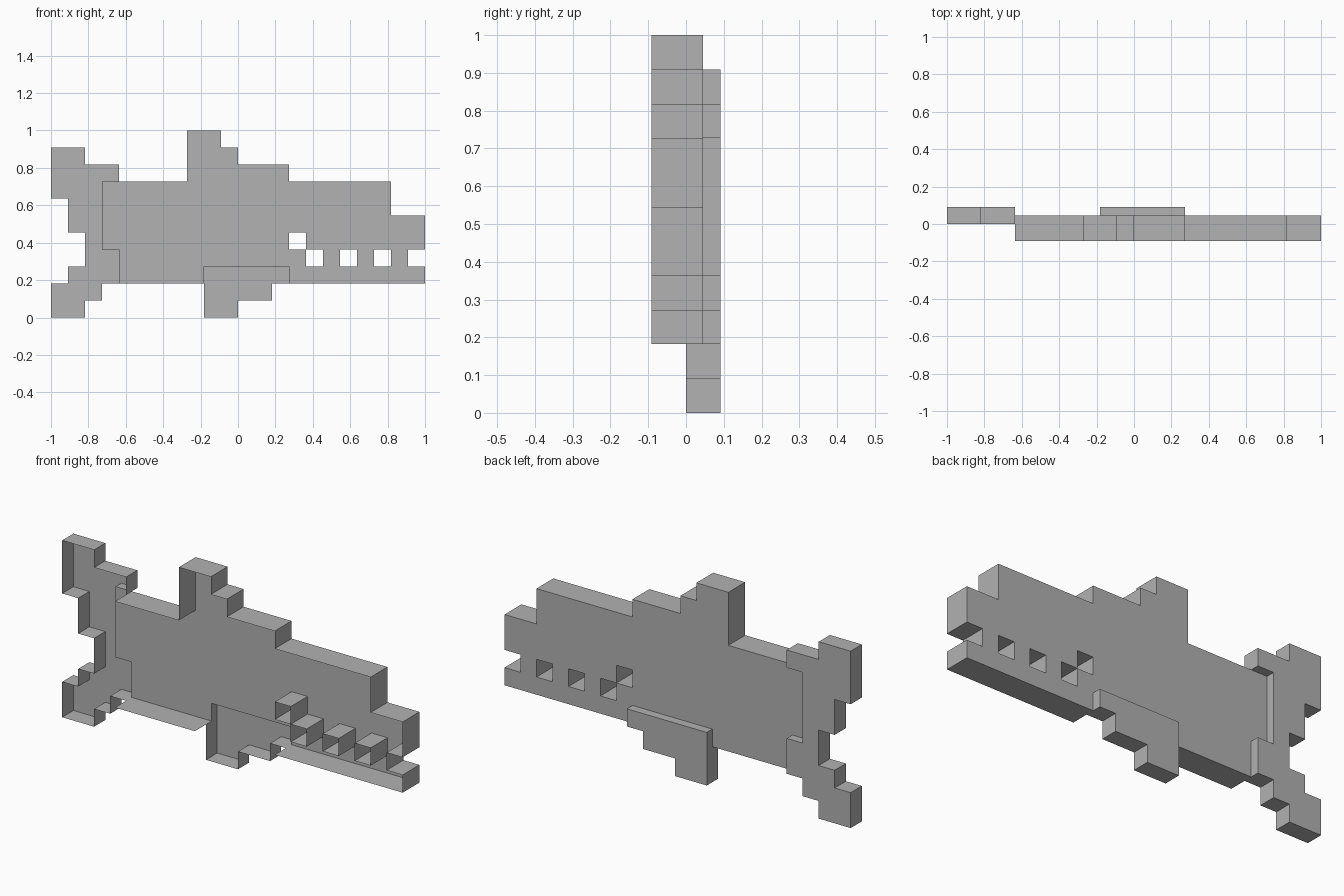
import bpy, bmesh

cube = bpy.data.objects.get("Cube")
if cube:
    bpy.data.objects.remove(cube, do_unlink=True)

# Blocky silhouette: B body, T tail, F fin, dot empty
ROWS = [
    "........BB............",
    "TT......BBB...........",
    "TTTT....BBBBBB........",
    "TTTBBBBBBBBBBBBBBBBB..",
    ".TTBBBBBBBBBBBBBBBBB..",
    ".TTBBBBBBBBBBBBBBBBBBB",
    "..TBBBBBBBBBBB.BBBBBBB",
    "..TTBBBBBBBBBBB.B.B.B.",
    ".TTTBBBBBFFFFFBBBBBBBB",
    "TTT......FFFF.........",
    "TT.......FF...........",
]
COLS, HEIGHT = len(ROWS[0]), len(ROWS)
U = 2 / COLS

grey = bpy.data.materials.new("plain_grey")
grey.use_nodes = True
colour = (0.445, 0.445, 0.445, 1)
grey.diffuse_color = colour
grey.node_tree.nodes["Principled BSDF"].inputs["Base Color"].default_value = colour


def cell(i, j):
    """Part letter at column i, counted from the ground up in j."""
    if 0 <= i < COLS and 0 <= j < HEIGHT:
        return ROWS[HEIGHT - 1 - j][i]
    return "."


def build(name, part, front, back, seam):
    """Open-fronted relief: a back sheet with rim walls; seam is where walls
    start beside another part (None leaves that side open)."""
    bm = bmesh.new()

    def quad(points):
        bm.faces.new([bm.verts.new((x * U - 1, y * U, z * U)) for x, y, z in points])

    for j in range(HEIGHT):
        for i in range(COLS):
            if cell(i, j) != part:
                continue
            ring = [(i, j), (i, j + 1), (i + 1, j + 1), (i + 1, j)]
            quad([(x, back, z) for x, z in ring])
            # Rim walls on the left, top, right and bottom of the cell
            for k, (di, dj) in enumerate([(-1, 0), (0, 1), (1, 0), (0, -1)]):
                other = cell(i + di, j + dj)
                if other == part:
                    continue
                start = front if other == "." else seam
                if start is None:
                    continue
                (ax, az), (bx, bz) = ring[k], ring[(k + 1) % 4]
                quad([(bx, back, bz), (ax, back, az), (ax, start, az), (bx, start, bz)])

    bmesh.ops.remove_doubles(bm, verts=bm.verts[:], dist=0.0005)
    mesh = bpy.data.meshes.new(name)
    bm.to_mesh(mesh)
    bm.free()
    mesh.materials.append(grey)
    obj = bpy.data.objects.new(name, mesh)
    bpy.context.collection.objects.link(obj)
    return obj


# Body sits forward; tail and fin sit behind it
build("body", "B", -1, 0.5, None)
build("tail", "T", 0, 1, 0.5)
build("fin", "F", 0, 1, 0.5)
